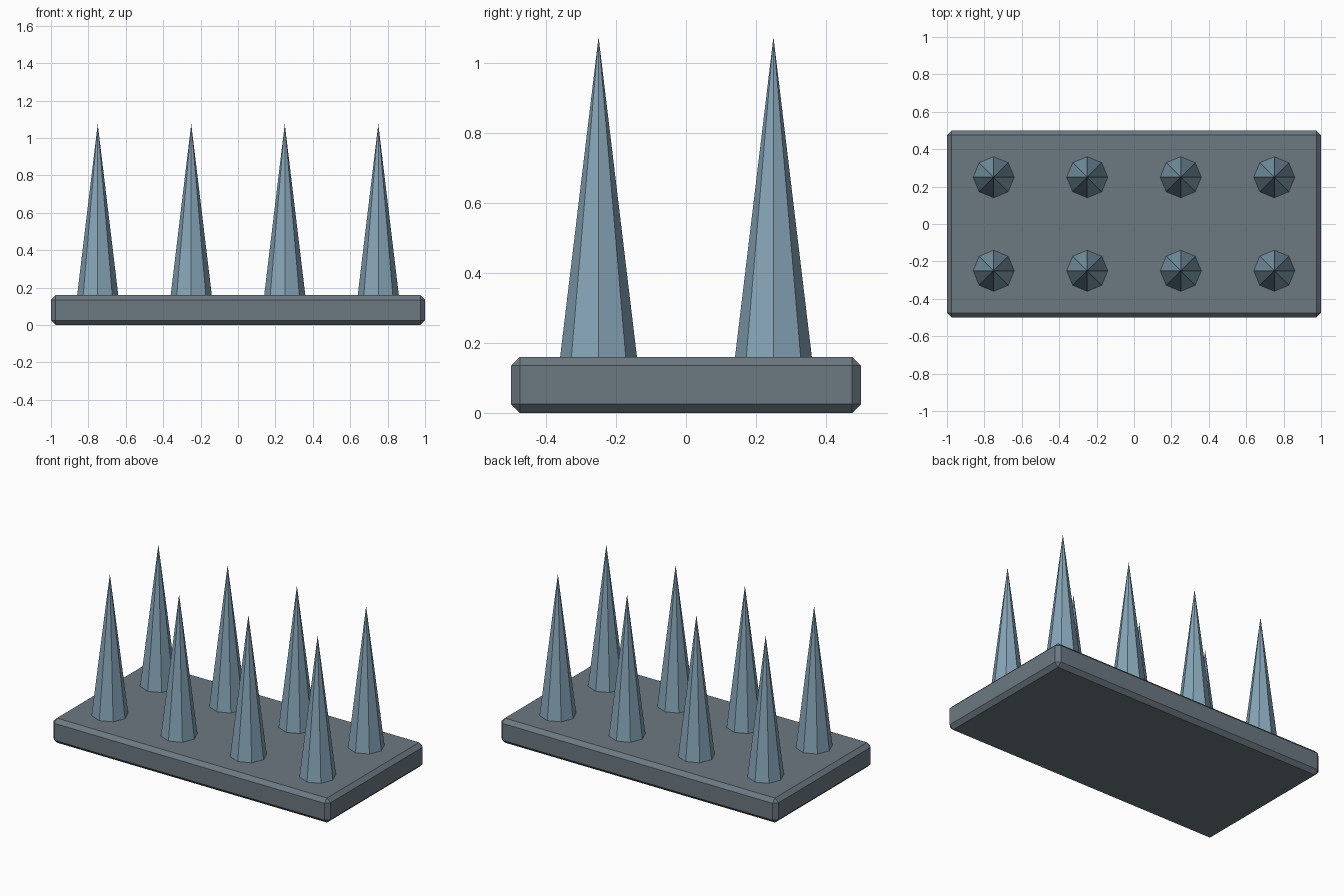
import bpy

if "Cube" in bpy.data.objects:
    bpy.data.objects.remove(bpy.data.objects["Cube"])


def material(name, color):
    mat = bpy.data.materials.new(name)
    mat.diffuse_color = (*color, 1.0)
    mat.use_nodes = True
    mat.node_tree.nodes["Principled BSDF"].inputs["Base Color"].default_value = mat.diffuse_color
    return mat


slate = material("slate", (0.15, 0.19, 0.22))
steel = material("steel", (0.24, 0.38, 0.48))

PLATE_HEIGHT = 0.16
TIP_HEIGHT = 1.075
EMBED = 0.01

# Base plate with chamfered edges
bpy.ops.mesh.primitive_cube_add(size=1, location=(0, 0, PLATE_HEIGHT / 2))
plate = bpy.context.object
plate.name = "base_plate"
plate.scale = (2, 1, PLATE_HEIGHT)
bpy.ops.object.transform_apply(location=False, rotation=False, scale=True)
plate.data.materials.append(slate)
bevel = plate.modifiers.new("chamfer", 'BEVEL')
bevel.width = 0.025
bevel.segments = 1

# Two rows of four eight-sided spikes, sunk slightly into the plate
bottom = PLATE_HEIGHT - EMBED
for row, y in enumerate((-0.25, 0.25), 1):
    for col, x in enumerate((-0.75, -0.25, 0.25, 0.75), 1):
        bpy.ops.mesh.primitive_cone_add(
            vertices=8, radius1=0.111, radius2=0, depth=TIP_HEIGHT - bottom,
            location=(x, y, (TIP_HEIGHT + bottom) / 2))
        spike = bpy.context.object
        spike.name = f"spike_{row}_{col}"
        spike.data.materials.append(steel)
